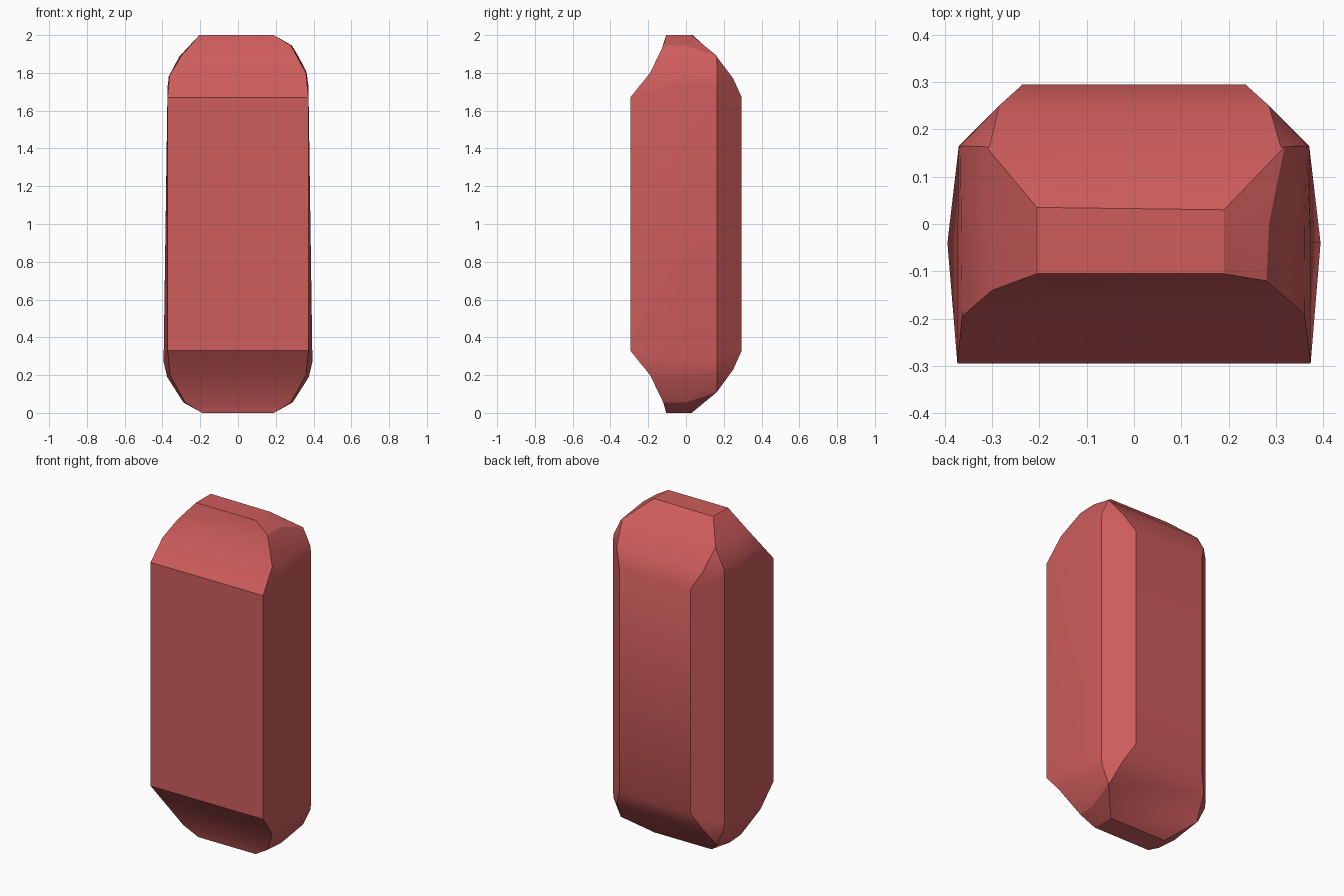
import bpy, bmesh, math

if "Cube" in bpy.data.objects:
    bpy.data.objects.remove(bpy.data.objects["Cube"], do_unlink=True)

HEIGHT = 2.0
# Half rings of a tapered end: (x, y, distance from the tip),
# ordered front corner, side middle, rear side, rear corner
SHOULDER = [(.373, -.295, .33), (.373, -.04, .27), (.37, .165, .27), (.235, .295, .33)]
ROUND_END = [
    SHOULDER,
    [(.36, -.19, .20), (.361, 0, .19), (.365, .165, .21), (.285, .25, .23)],
    [(.28, -.12, .055), (.285, 0, .055), (.318, .163, .11), (.31, .163, .115)],
    [(.19, -.105, 0), (.19, -.04, 0), (.19, .03, 0), (.19, .03, 0)],
]
STEEP_END = [
    SHOULDER,
    [(.363, -.195, .215), (.365, 0, .22), (.367, .165, .22), (.285, .25, .23)],
    [(.30, -.14, .11), (.305, 0, .11), (.312, .163, .115), (.305, .163, .116)],
    [(.205, -.105, 0), (.205, -.04, 0), (.205, .035, 0), (.205, .035, 0)],
]


def ring(bm, left, right, bottom, flare):
    """Full ring from a left and a right half ring."""
    def place(p, side, i):
        x = p[0] + (flare if i == 1 else 0)
        return bm.verts.new((side * x, p[1], p[2] if bottom else HEIGHT - p[2]))
    a = [place(p, 1, i) for i, p in enumerate(left)]
    b = [place(p, -1, i) for i, p in enumerate(right)]
    return a + b[::-1]


# Red faceted block: loft from the bottom tip to the top tip
bm = bmesh.new()
flares = [.021, .014, .004, 0]
rings = [ring(bm, ROUND_END[i], ROUND_END[i], True, flares[i]) for i in (3, 2, 1, 0)]
rings += [ring(bm, ROUND_END[i], STEEP_END[i], False, 0) for i in range(4)]
for low, high in zip(rings, rings[1:]):
    for i in range(8):
        j = (i + 1) % 8
        bm.faces.new((low[i], low[j], high[j], high[i]))
bm.faces.new(rings[0][::-1])
bm.faces.new(rings[-1])
bmesh.ops.remove_doubles(bm, verts=bm.verts, dist=.0005)
bmesh.ops.recalc_face_normals(bm, faces=bm.faces)

mesh = bpy.data.meshes.new("faceted_block")
bm.to_mesh(mesh)
bm.free()
block = bpy.data.objects.new("faceted_block", mesh)
bpy.context.collection.objects.link(block)

# Flat red colour
red = bpy.data.materials.new("soft_red")
red.use_nodes = True
colour = (.62, .108, .108, 1)
red.diffuse_color = colour
for node in red.node_tree.nodes:
    if node.type == 'BSDF_PRINCIPLED':
        node.inputs["Base Color"].default_value = colour
mesh.materials.append(red)

# Soft end curves, crisp main edges
bpy.ops.object.select_all(action='DESELECT')
block.select_set(True)
bpy.context.view_layer.objects.active = block
bpy.ops.object.shade_smooth_by_angle(angle=math.radians(28))
